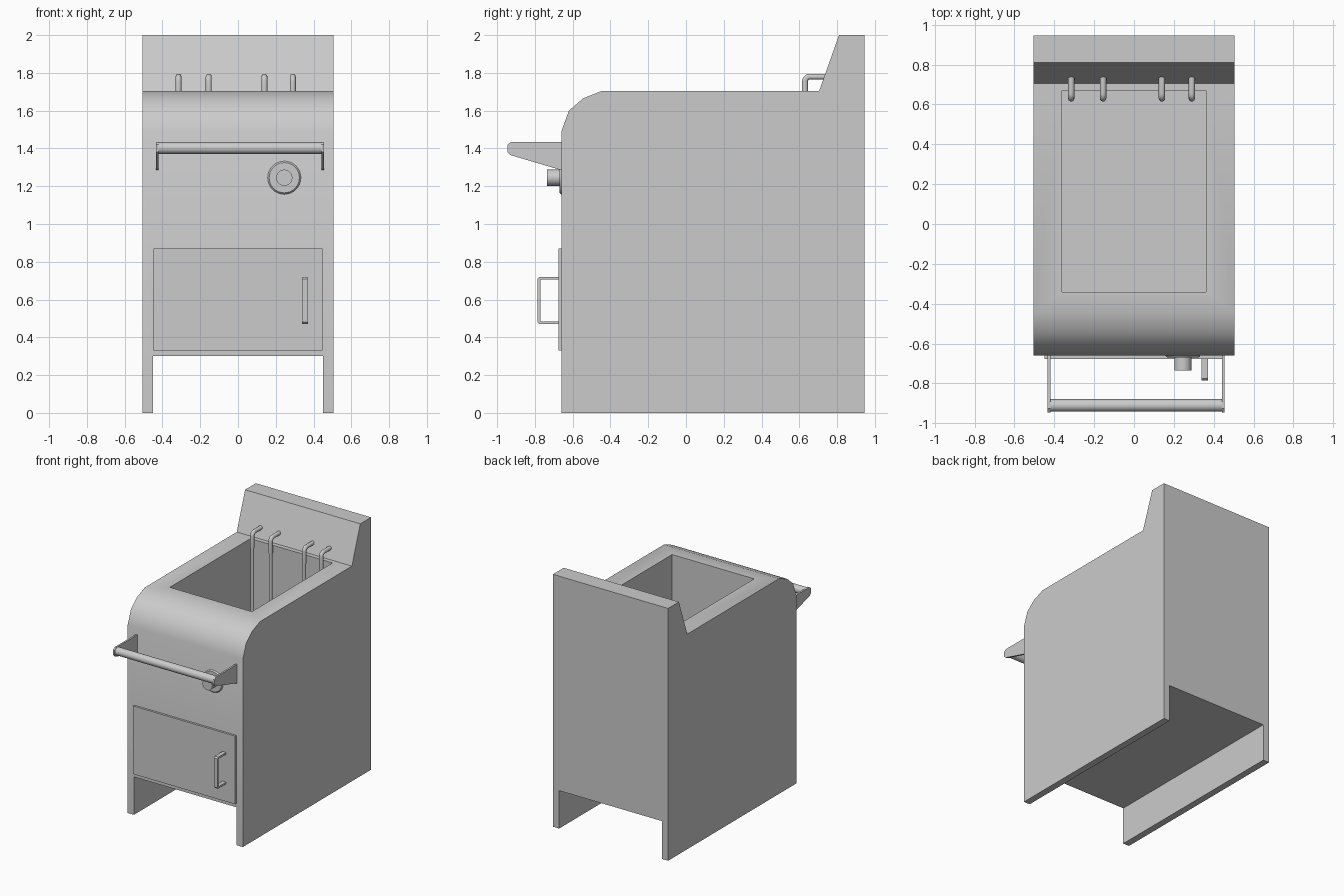
import bpy, bmesh, math
from mathutils import Matrix, Vector

cube = bpy.data.objects.get("Cube")
if cube:
    bpy.data.objects.remove(cube, do_unlink=True)

steel = bpy.data.materials.new("brushed steel grey")
steel.use_nodes = True
steel.diffuse_color = (0.6, 0.6, 0.6, 1)
steel.node_tree.nodes["Principled BSDF"].inputs["Base Color"].default_value = (0.6, 0.6, 0.6, 1)


def select_only(ob):
    bpy.ops.object.select_all(action='DESELECT')
    ob.select_set(True)
    bpy.context.view_layer.objects.active = ob


def finish(name, bm):
    bmesh.ops.recalc_face_normals(bm, faces=bm.faces)
    mesh = bpy.data.meshes.new(name)
    bm.to_mesh(mesh)
    bm.free()
    mesh.materials.append(steel)
    ob = bpy.data.objects.new(name, mesh)
    bpy.context.collection.objects.link(ob)
    select_only(ob)
    bpy.ops.object.shade_smooth_by_angle(angle=math.radians(35))
    return ob


def extrude_profile(name, profile, x0, x1):
    """Solid made from a (y, z) outline swept from x0 to x1."""
    bm = bmesh.new()
    face = bm.faces.new([bm.verts.new((x0, y, z)) for y, z in profile])
    swept = bmesh.ops.extrude_face_region(bm, geom=[face])
    verts = [g for g in swept["geom"] if isinstance(g, bmesh.types.BMVert)]
    bmesh.ops.translate(bm, verts=verts, vec=(x1 - x0, 0, 0))
    return finish(name, bm)


def box(name, x0, x1, y0, y1, z0, z1):
    return extrude_profile(name, [(y0, z0), (y1, z0), (y1, z1), (y0, z1)], x0, x1)


def cylinder(name, start, end, r1, r2=None, sides=24):
    a, b = Vector(start), Vector(end)
    axis = b - a
    turn = axis.to_track_quat('Z', 'Y').to_matrix().to_4x4()
    bm = bmesh.new()
    bmesh.ops.create_cone(bm, cap_ends=True, segments=sides, radius1=r1,
                          radius2=r1 if r2 is None else r2, depth=axis.length,
                          matrix=Matrix.Translation((a + b) / 2) @ turn)
    return finish(name, bm)


def tube(name, points, radius):
    curve = bpy.data.curves.new(name, 'CURVE')
    curve.dimensions = '3D'
    curve.bevel_depth = radius
    curve.bevel_resolution = 3
    curve.use_fill_caps = True
    spline = curve.splines.new('POLY')
    spline.points.add(len(points) - 1)
    for p, co in zip(spline.points, points):
        p.co = (*co, 1)
    curve.materials.append(steel)
    ob = bpy.data.objects.new(name, curve)
    bpy.context.collection.objects.link(ob)
    select_only(ob)
    bpy.ops.object.convert(target='MESH')
    bpy.ops.object.shade_smooth_by_angle(angle=math.radians(50))


def cut(target, cutter):
    mod = target.modifiers.new("cut", 'BOOLEAN')
    mod.operation = 'DIFFERENCE'
    mod.solver = 'EXACT'
    mod.object = cutter
    select_only(target)
    bpy.ops.object.modifier_apply(modifier=mod.name)
    bpy.data.objects.remove(cutter, do_unlink=True)


# Cabinet with rounded front shoulder and sloped splashback
HALF = 0.505
FRONT, BACK = -0.66, 0.945
cabinet = extrude_profile("cabinet", [
    (FRONT, 0), (FRONT, 1.49), (-0.62, 1.6), (-0.545, 1.665), (-0.445, 1.705),
    (0.705, 1.705), (0.81, 2.0), (BACK, 2.0), (BACK, 0)], -HALF, HALF)

# Open space between the side panels, and the deep well
cut(cabinet, box("floor_gap_cutter", -0.45, 0.45, -1, 1.2, -0.2, 0.3))
cut(cabinet, box("well_cutter", -0.36, 0.36, -0.34, 0.67, 0.95, 1.9))
select_only(cabinet)
bpy.ops.object.shade_smooth_by_angle(angle=math.radians(35))

# Door and its pull handle
box("door", -0.448, 0.448, -0.676, FRONT, 0.33, 0.87)
extrude_profile("door_handle", [
    (-0.67, 0.47), (-0.775, 0.47), (-0.785, 0.48), (-0.785, 0.71), (-0.775, 0.72),
    (-0.67, 0.72), (-0.67, 0.705), (-0.77, 0.705), (-0.77, 0.485), (-0.67, 0.485)],
    0.338, 0.37)

# Front rail held by two tapered brackets
for side, x in (("right", -0.434), ("left", 0.441)):
    extrude_profile(side + "_rail_bracket", [
        (FRONT, 1.285), (FRONT, 1.435), (-0.925, 1.435), (-0.945, 1.42),
        (-0.945, 1.38), (-0.93, 1.365)], x, x + 0.014)
cylinder("front_rail", (-0.425, -0.91, 1.402), (0.446, -0.91, 1.402), 0.031)

# Control knob on a shallow dial plate
KX, KZ = 0.245, 1.245
cylinder("dial_plate", (KX, FRONT, KZ), (KX, -0.669, KZ), 0.088, 0.08, 32)
cylinder("knob", (KX, -0.665, KZ), (KX, -0.735, KZ), 0.043)

# Heating rods: bent sleeve from the splashback, thin rod down into the well
for i, x in enumerate((-0.315, -0.155, 0.14, 0.29), 1):
    bend = [(x, 0.655 - 0.025 * math.sin(a), 1.755 + 0.025 * math.cos(a))
            for a in (math.radians(d) for d in range(0, 91, 18))]
    tube(f"rod_sleeve_{i}", [(x, 0.745, 1.78), *bend, (x, 0.63, 1.66)], 0.016)
    tube(f"heating_rod_{i}", [(x, 0.63, 1.68), (x, 0.63, 0.95)], 0.013)
